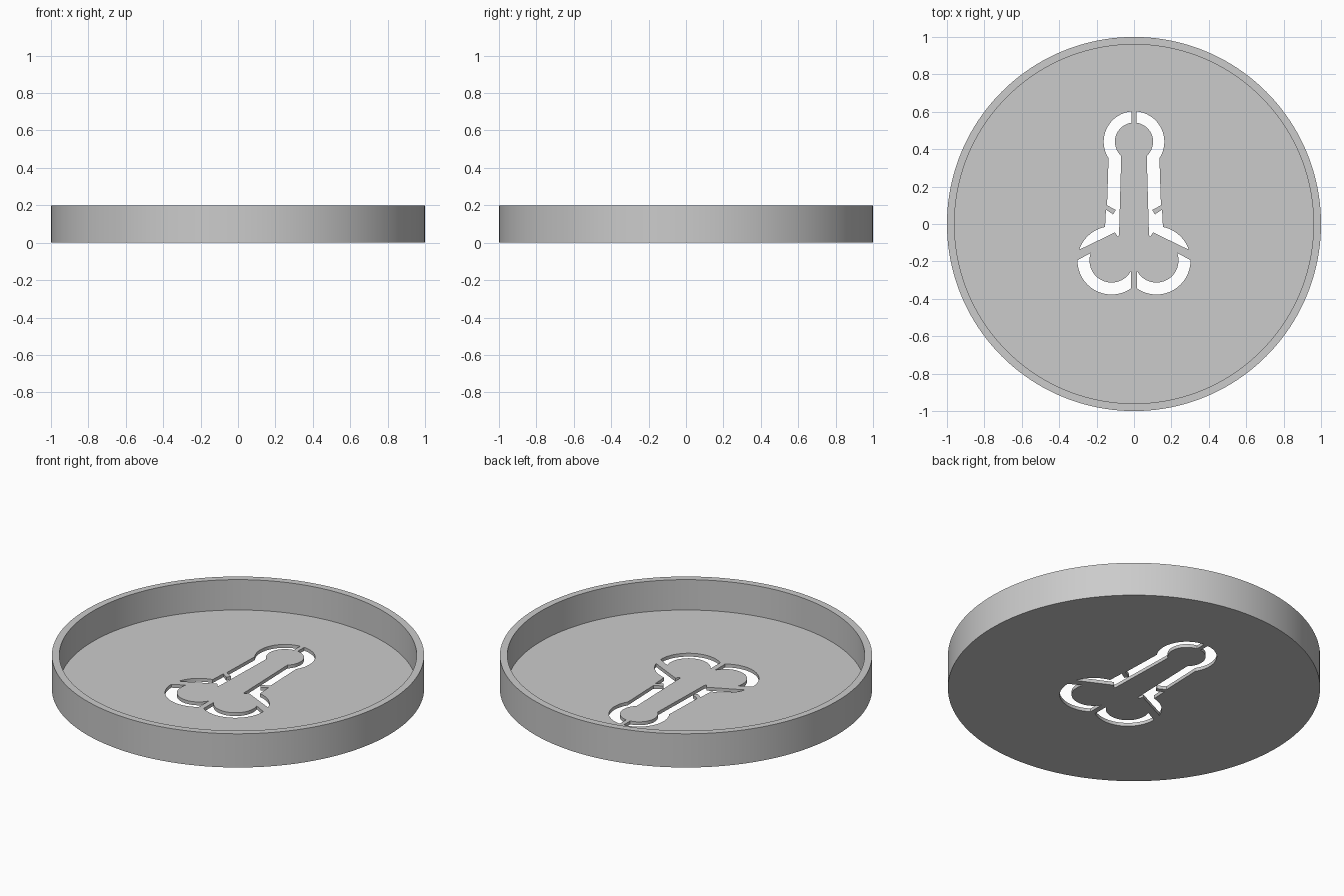
import bpy, bmesh
from math import sin, cos, radians, pi

if "Cube" in bpy.data.objects:
    bpy.data.objects.remove(bpy.data.objects["Cube"], do_unlink=True)

SIDES = 160
HEIGHT, FLOOR, INNER = 0.2, 0.02, 0.96

gray = bpy.data.materials.new("plain gray")
gray.use_nodes = True
color = (0.6, 0.6, 0.6, 1)
gray.diffuse_color = color
gray.node_tree.nodes["Principled BSDF"].inputs["Base Color"].default_value = color


def make_object(name, bm):
    bmesh.ops.recalc_face_normals(bm, faces=bm.faces[:])
    mesh = bpy.data.meshes.new(name)
    bm.to_mesh(mesh)
    bm.free()
    mesh.materials.append(gray)
    obj = bpy.data.objects.new(name, mesh)
    bpy.context.collection.objects.link(obj)
    return obj


def arc(center, radius, start, end, steps=32):
    angles = [radians(start + (end - start) * i / steps) for i in range(steps + 1)]
    return [(center[0] + radius * cos(a), center[1] + radius * sin(a)) for a in angles]


def add_prism(bm, outline, side):
    bottom = [bm.verts.new((side * x, y, -0.05)) for x, y in outline]
    face = bm.faces.new(bottom)
    result = bmesh.ops.extrude_face_region(bm, geom=[face])
    top = [v for v in result["geom"] if isinstance(v, bmesh.types.BMVert)]
    bmesh.ops.translate(bm, verts=top, vec=(0, 0, 0.12))


# Shallow round tray: rings from the underside, over the rim, to the inner floor
bm = bmesh.new()
rings = []
for radius, z in [(1, 0), (1, HEIGHT), (INNER, HEIGHT), (INNER, FLOOR)]:
    rings.append([bm.verts.new((radius * cos(2 * pi * i / SIDES),
                                radius * sin(2 * pi * i / SIDES), z))
                  for i in range(SIDES)])
for low, high in zip(rings, rings[1:]):
    for i in range(SIDES):
        j = (i + 1) % SIDES
        bm.faces.new((low[i], low[j], high[j], high[i]))
bm.faces.new(rings[0])
bm.faces.new(rings[-1])
tray = make_object("stencil_tray", bm)

# Stencil slots, outlined for one half and mirrored
head, lobe = (0, 0.44), (0.12, -0.195)
upper_slot = (
    arc(head, 0.102, 83, -48)
    + [(0.08, -0.058), (0.086, -0.068), (0.102, -0.045)]
    + arc(lobe, 0.182, 18.5, 79)
    + [(0.15, 0.077), (0.112, 0.051), (0.097, 0.075), (0.144, 0.1)]
    + arc(head, 0.162, -33, 85.4)
)
lower_slot = arc(lobe, 0.118, 20, -151.8) + arc(lobe, 0.182, -125, 0.5)

bm = bmesh.new()
for side in (1, -1):
    for outline in (upper_slot, lower_slot):
        add_prism(bm, outline, side)
cutter = make_object("slot_cutter", bm)

# Cut the slots through the floor
cut = tray.modifiers.new("slots", "BOOLEAN")
cut.operation = "DIFFERENCE"
cut.solver = "EXACT"
cut.object = cutter
bpy.ops.object.select_all(action="DESELECT")
tray.select_set(True)
bpy.context.view_layer.objects.active = tray
bpy.ops.object.modifier_apply(modifier=cut.name)
bpy.data.objects.remove(cutter, do_unlink=True)
bpy.ops.object.shade_smooth_by_angle(angle=radians(30))
